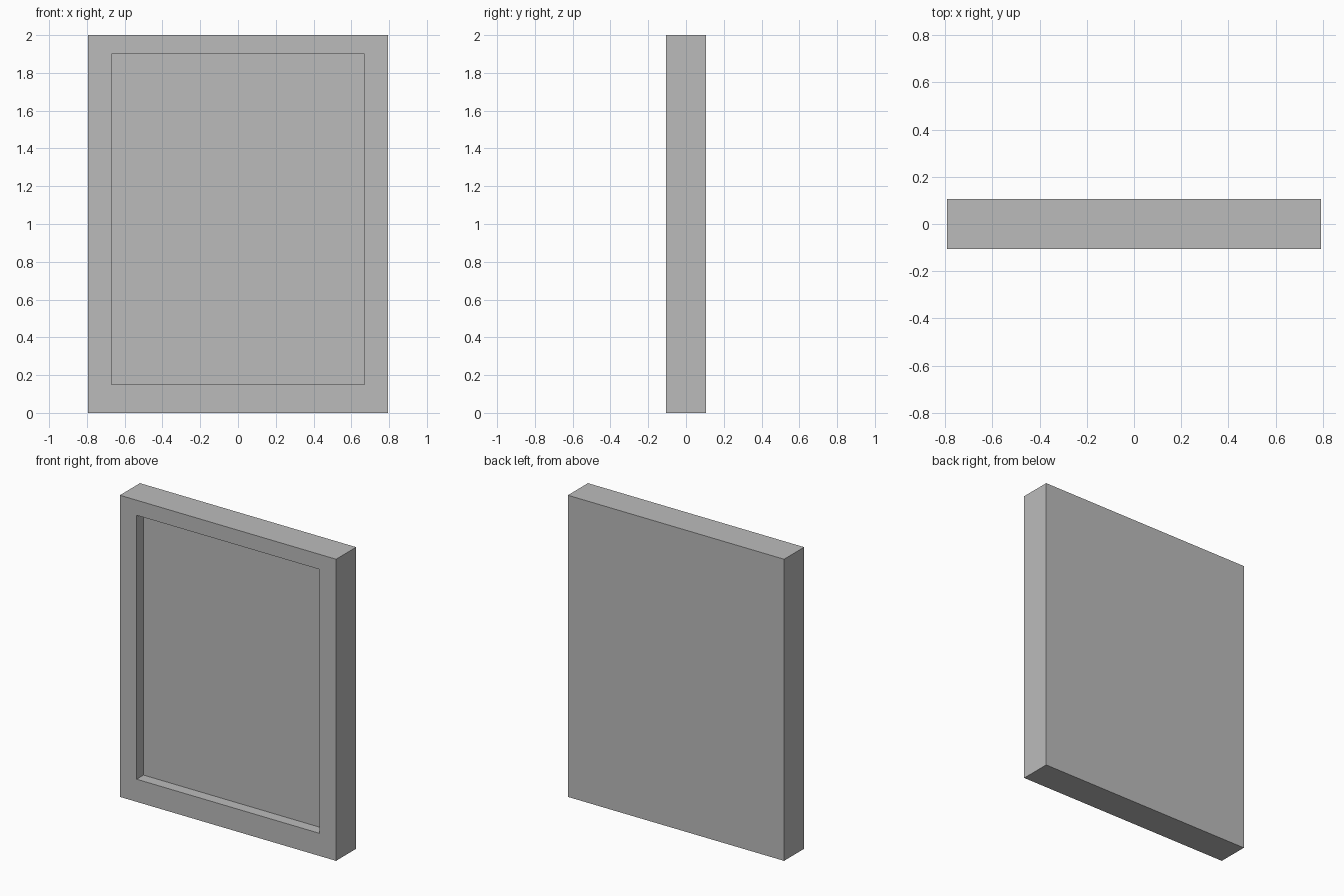
import bpy
import bmesh

WIDTH, DEPTH, HEIGHT = 1.586, 0.21, 2.0
OPENING_HALF, OPENING_BOTTOM, OPENING_TOP = 0.67, 0.15, 1.90
RECESS = 0.072

cube = bpy.data.objects.get("Cube")
if cube:
    bpy.data.objects.remove(cube, do_unlink=True)

# Plain grey material
grey = bpy.data.materials.new("plain_grey")
grey.use_nodes = True
colour = (0.5, 0.5, 0.5, 1)
grey.diffuse_color = colour
grey.node_tree.nodes["Principled BSDF"].inputs["Base Color"].default_value = colour

# Solid slab standing on the ground
bm = bmesh.new()
bmesh.ops.create_cube(bm, size=1)
for v in bm.verts:
    v.co = (v.co.x * WIDTH, v.co.y * DEPTH, (v.co.z + 0.5) * HEIGHT)
bm.normal_update()

# Uneven border around the opening on the front face
front = min(bm.faces, key=lambda f: f.calc_center_median().y)
bmesh.ops.inset_region(bm, faces=[front], thickness=0.1)
for v in front.verts:
    v.co.x = OPENING_HALF if v.co.x > 0 else -OPENING_HALF
    v.co.z = OPENING_TOP if v.co.z > HEIGHT / 2 else OPENING_BOTTOM

# Sunken panel with straight walls
panel = bmesh.ops.extrude_discrete_faces(bm, faces=[front])["faces"][0]
bmesh.ops.translate(bm, verts=panel.verts, vec=(0, RECESS, 0))
bmesh.ops.recalc_face_normals(bm, faces=bm.faces)

mesh = bpy.data.meshes.new("recessed_frame")
bm.to_mesh(mesh)
bm.free()
mesh.materials.append(grey)
bpy.context.collection.objects.link(bpy.data.objects.new("recessed_frame", mesh))
